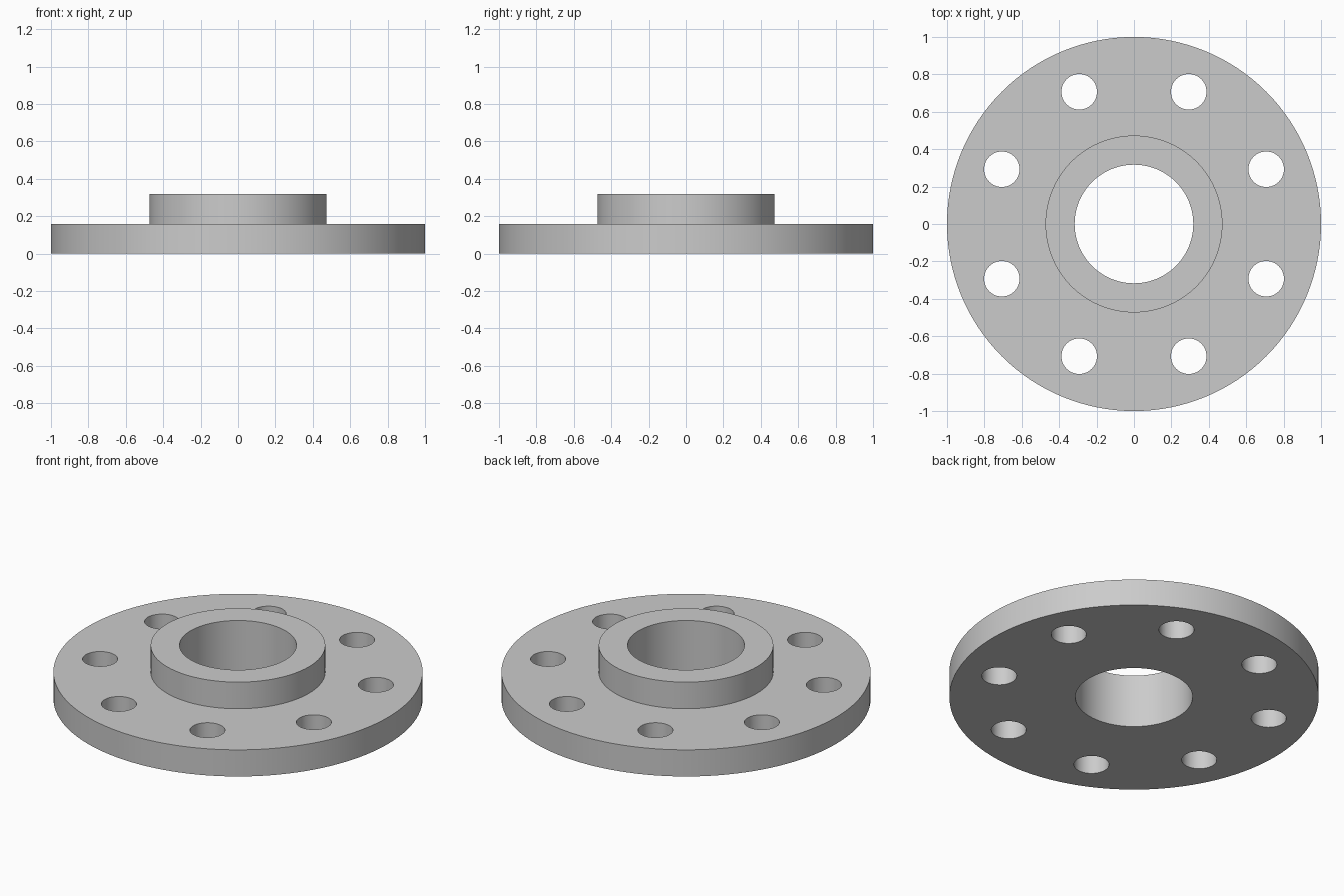
import bpy, bmesh
from math import cos, sin, pi, radians
from mathutils import Matrix

if "Cube" in bpy.data.objects:
    bpy.data.objects.remove(bpy.data.objects["Cube"])

SEGMENTS = 128
PLATE_R, HUB_R, BORE_R = 1.0, 0.473, 0.317
PLATE_H, HUB_H = 0.159, 0.318
BOLT_CIRCLE_R, BOLT_R, BOLTS = 0.765, 0.095, 8


def make_object(name, bm):
    bmesh.ops.recalc_face_normals(bm, faces=bm.faces[:])
    mesh = bpy.data.meshes.new(name)
    bm.to_mesh(mesh)
    bm.free()
    obj = bpy.data.objects.new(name, mesh)
    bpy.context.collection.objects.link(obj)
    return obj


# Flange plate, raised hub and through bore: one closed profile lathed about z
profile = [(BORE_R, 0), (PLATE_R, 0), (PLATE_R, PLATE_H),
           (HUB_R, PLATE_H), (HUB_R, HUB_H), (BORE_R, HUB_H)]
bm = bmesh.new()
rings = []
for i in range(SEGMENTS):
    a = 2 * pi * i / SEGMENTS
    rings.append([bm.verts.new((r * cos(a), r * sin(a), z)) for r, z in profile])
for i in range(SEGMENTS):
    p, q = rings[i], rings[(i + 1) % SEGMENTS]
    for j in range(len(profile)):
        k = (j + 1) % len(profile)
        bm.faces.new((p[j], q[j], q[k], p[k]))
flange = make_object("pipe_flange", bm)

# Bolt hole cutters, spaced evenly and straddling the axes
bm = bmesh.new()
for i in range(BOLTS):
    a = 2 * pi * (i + 0.5) / BOLTS
    place = Matrix.Translation((BOLT_CIRCLE_R * cos(a), BOLT_CIRCLE_R * sin(a), PLATE_H / 2))
    bmesh.ops.create_cone(bm, cap_ends=True, segments=48, radius1=BOLT_R,
                          radius2=BOLT_R, depth=PLATE_H * 2, matrix=place)
cutter = make_object("bolt_hole_cutter", bm)
cutter.hide_render = True

# Drill the holes
drill = flange.modifiers.new("bolt_holes", 'BOOLEAN')
drill.operation = 'DIFFERENCE'
drill.solver = 'EXACT'
drill.object = cutter
bpy.ops.object.select_all(action='DESELECT')
bpy.context.view_layer.objects.active = flange
flange.select_set(True)
bpy.ops.object.modifier_apply(modifier=drill.name)
bpy.data.objects.remove(cutter, do_unlink=True)

# Smooth round walls, crisp machined edges
bpy.ops.object.shade_smooth_by_angle(angle=radians(30))
